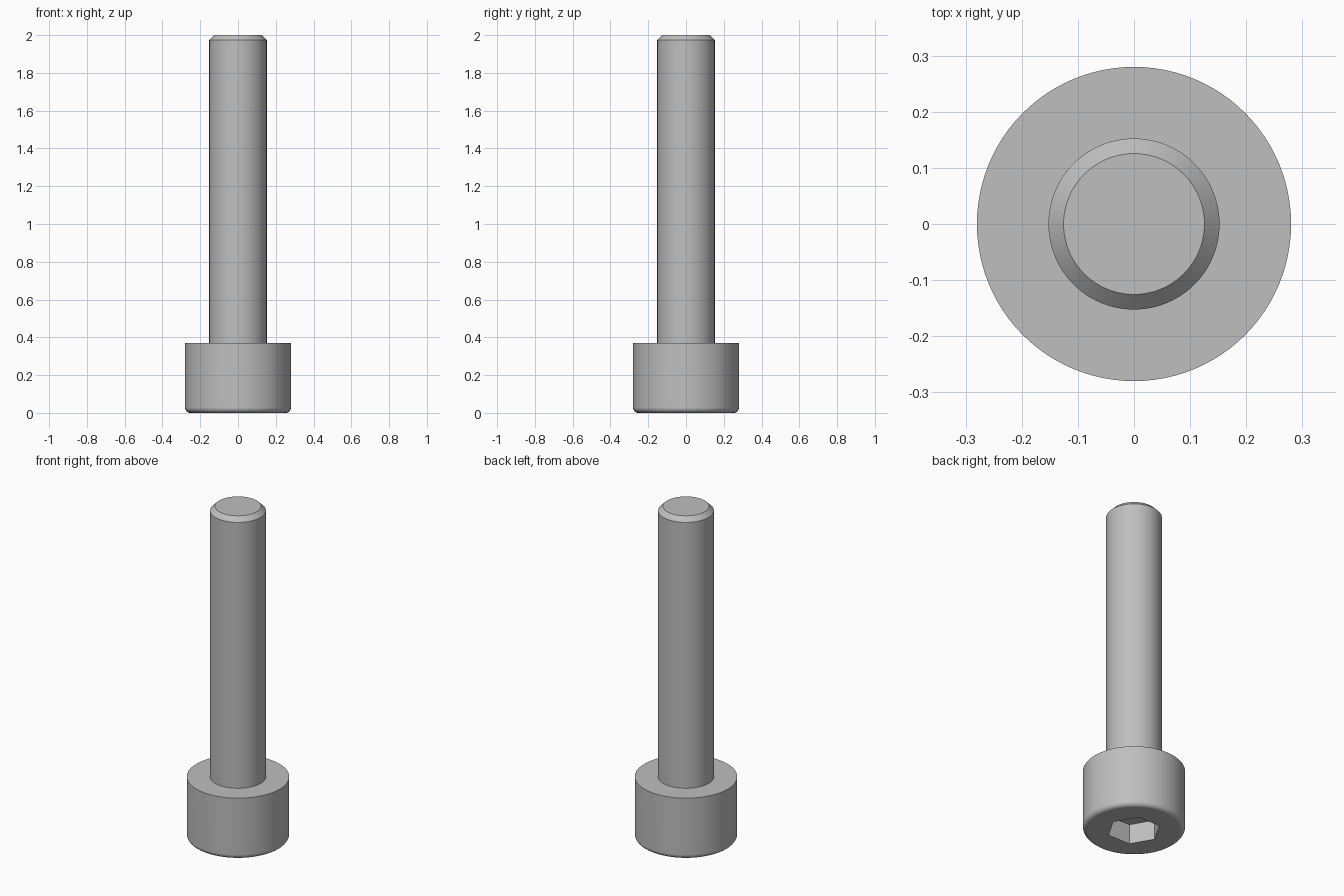
import bpy
import bmesh
from math import sin, cos, pi, radians

HEAD_R, HEAD_H = 0.28, 0.37
SHAFT_R, LENGTH = 0.1525, 2.0
FILLET, CHAMFER = 0.028, 0.027
SOCKET_R, SOCKET_DEPTH = 0.147, 0.12
SEGMENTS = 96

default = bpy.data.objects.get("Cube")
if default:
    bpy.data.objects.remove(default, do_unlink=True)

# Single steel colour
steel = bpy.data.materials.new("steel_grey")
steel.use_nodes = True
colour = (0.52, 0.52, 0.52, 1)
steel.diffuse_color = colour
steel.node_tree.nodes["Principled BSDF"].inputs["Base Color"].default_value = colour


def add_object(name, bm):
    mesh = bpy.data.meshes.new(name)
    bmesh.ops.recalc_face_normals(bm, faces=bm.faces)
    bm.to_mesh(mesh)
    bm.free()
    obj = bpy.data.objects.new(name, mesh)
    bpy.context.collection.objects.link(obj)
    mesh.materials.append(steel)
    return obj


def stacked_rings(name, profile, sides):
    """Solid of revolution from (radius, height) pairs, capped at both ends."""
    bm = bmesh.new()
    rings = [[bm.verts.new((r * cos(2 * pi * i / sides), r * sin(2 * pi * i / sides), z))
              for i in range(sides)] for r, z in profile]
    for low, high in zip(rings, rings[1:]):
        for i in range(sides):
            j = (i + 1) % sides
            bm.faces.new((low[i], low[j], high[j], high[i]))
    bm.faces.new(rings[0][::-1])
    bm.faces.new(rings[-1])
    return add_object(name, bm)


# Head with rounded lower rim, plain shaft and chamfered tip
steps = 8
profile = [(HEAD_R - FILLET + FILLET * sin(pi / 2 * k / steps),
            FILLET - FILLET * cos(pi / 2 * k / steps)) for k in range(steps + 1)]
profile += [(HEAD_R, HEAD_H), (SHAFT_R, HEAD_H),
            (SHAFT_R, LENGTH - CHAMFER), (SHAFT_R - CHAMFER, LENGTH)]
screw = stacked_rings("socket_head_screw", profile, SEGMENTS)

# Hexagonal socket sunk into the head
cutter = stacked_rings("socket_cutter", [(SOCKET_R, -0.1), (SOCKET_R, SOCKET_DEPTH)], 6)
cutter.hide_render = True
cut = screw.modifiers.new("socket", "BOOLEAN")
cut.operation = "DIFFERENCE"
cut.solver = "EXACT"
cut.object = cutter

bpy.ops.object.select_all(action="DESELECT")
screw.select_set(True)
bpy.context.view_layer.objects.active = screw
bpy.ops.object.modifier_apply(modifier=cut.name)
bpy.data.objects.remove(cutter, do_unlink=True)

# Smooth round walls, crisp edges
bpy.ops.object.shade_smooth_by_angle(angle=radians(30))
weighted = screw.modifiers.new("flat_caps", "WEIGHTED_NORMAL")
weighted.keep_sharp = True
